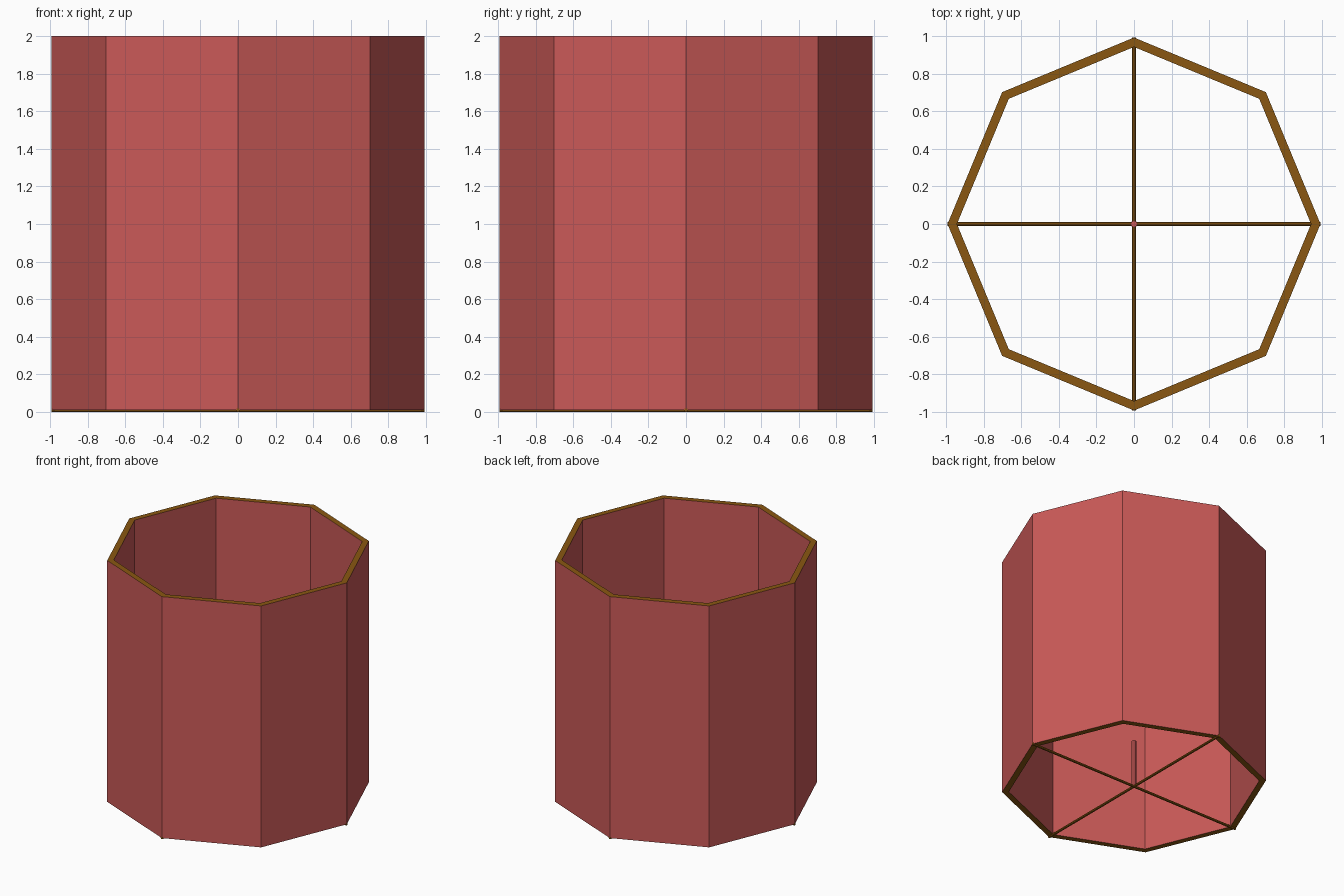
import bpy, bmesh, math
from mathutils import Matrix

if "Cube" in bpy.data.objects:
    bpy.data.objects.remove(bpy.data.objects["Cube"])


def lin(c):
    c /= 255
    return c / 12.92 if c <= 0.04045 else ((c + 0.055) / 1.055) ** 2.4


def material(name, rgb):
    m = bpy.data.materials.new(name)
    m.diffuse_color = (*[lin(c) for c in rgb], 1)
    m.use_nodes = True
    m.node_tree.nodes["Principled BSDF"].inputs["Base Color"].default_value = m.diffuse_color
    return m


red = material("red", (203, 90, 88))
brown = material("brown", (138, 87, 18))


def add_object(name, bm, *mats):
    bmesh.ops.recalc_face_normals(bm, faces=bm.faces)
    me = bpy.data.meshes.new(name)
    bm.to_mesh(me)
    bm.free()
    for m in mats:
        me.materials.append(m)
    ob = bpy.data.objects.new(name, me)
    bpy.context.collection.objects.link(ob)
    return ob


def rod(name, radius, length, sides, mat, matrix):
    bm = bmesh.new()
    bmesh.ops.create_cone(bm, cap_ends=True, segments=sides, radius1=radius,
                          radius2=radius, depth=length, matrix=matrix)
    return add_object(name, bm, mat)


# Octagonal wall: open tube, red sides with brown end rims
SIDES, R_OUT, R_IN, Z0, Z1 = 8, 0.992, 0.942, 0.01, 2.0
bm = bmesh.new()
rings = [[bm.verts.new((r * math.cos(math.tau * i / SIDES),
                        r * math.sin(math.tau * i / SIDES), z))
          for i in range(SIDES)]
         for r, z in ((R_OUT, Z0), (R_OUT, Z1), (R_IN, Z1), (R_IN, Z0))]
for k in range(4):
    a, b = rings[k], rings[(k + 1) % 4]
    for i in range(SIDES):
        j = (i + 1) % SIDES
        bm.faces.new((a[i], a[j], b[j], b[i]))
bm.normal_update()
for f in bm.faces:
    f.material_index = 1 if abs(f.normal.z) > 0.5 else 0
add_object("octagonal_wall", bm, red, brown)

# Crossed bars under the wall
for name, axis in (("cross_bar_x", 'Y'), ("cross_bar_y", 'X')):
    rod(name, 0.01, 2 * R_OUT, 8, brown,
        Matrix.Translation((0, 0, 0.01)) @ Matrix.Rotation(math.pi / 2, 4, axis))

# Short post in the middle
rod("centre_post", 0.018, 0.39, 8, red, Matrix.Translation((0, 0, 0.205)))
